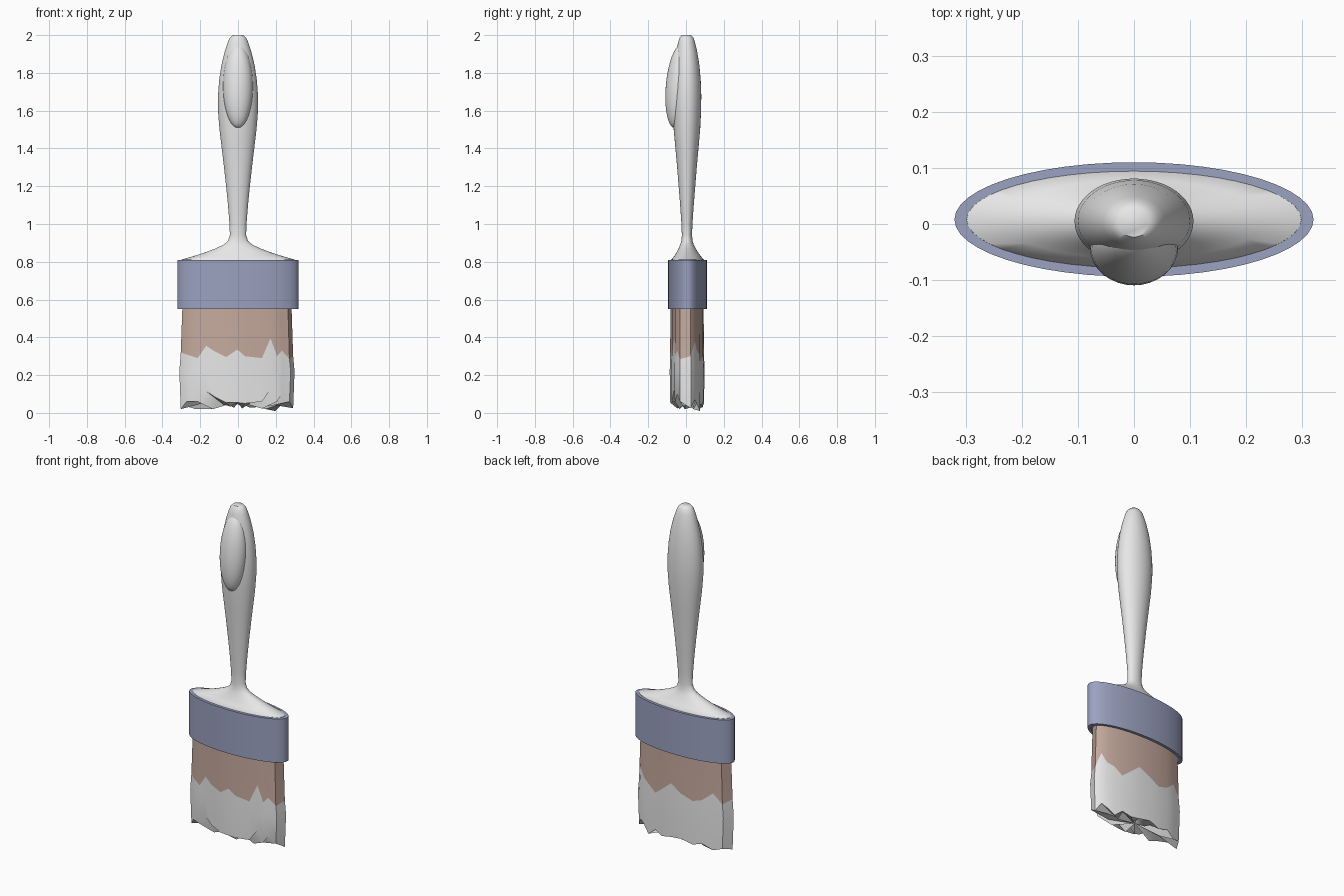
import bpy, bmesh, math

if "Cube" in bpy.data.objects:
    bpy.data.objects.remove(bpy.data.objects["Cube"])


def material(name, rgb):
    m = bpy.data.materials.new(name)
    m.diffuse_color = (*rgb, 1)
    m.use_nodes = True
    m.node_tree.nodes["Principled BSDF"].inputs["Base Color"].default_value = m.diffuse_color
    return m


WHITE = material("off white", (0.8, 0.8, 0.8))
METAL = material("blue grey metal", (0.33, 0.36, 0.53))
HAIR = material("tan bristle", (0.56, 0.40, 0.34))


def finish(name, bm, mats, angle):
    bmesh.ops.recalc_face_normals(bm, faces=bm.faces)
    me = bpy.data.meshes.new(name)
    bm.to_mesh(me)
    bm.free()
    ob = bpy.data.objects.new(name, me)
    bpy.context.collection.objects.link(ob)
    for m in mats:
        me.materials.append(m)
    bpy.ops.object.select_all(action='DESELECT')
    ob.select_set(True)
    bpy.context.view_layer.objects.active = ob
    bpy.ops.object.shade_smooth_by_angle(angle=math.radians(angle))
    return ob


def oval(rx, ry, z, cy, n=48):
    return [(rx * math.cos(2 * math.pi * i / n),
             cy + ry * math.sin(2 * math.pi * i / n), z) for i in range(n)]


def bridge(bm, a, b, mat=0):
    for i in range(len(a)):
        j = (i + 1) % len(a)
        bm.faces.new((a[i], a[j], b[j], b[i])).material_index = mat


def loft(bm, rings):
    loops = [[bm.verts.new(p) for p in r] for r in rings]
    for a, b in zip(loops, loops[1:]):
        bridge(bm, a, b)
    return loops


# Handle: oval sections (z, half width, half depth, centre y)
sections = [(0.79, .300, .088, .008), (0.812, .298, .086, .008), (0.83, .235, .070, .008),
            (0.85, .172, .057, .007), (0.87, .120, .046, .006), (0.89, .077, .036, .005),
            (0.91, .053, .030, .005), (0.94, .043, .027, .005), (1.00, .045, .029, .005),
            (1.10, .053, .036, .005), (1.20, .063, .044, .005), (1.30, .074, .052, .005),
            (1.40, .086, .061, .005), (1.50, .098, .070, .005), (1.60, .106, .075, .005),
            (1.68, .106, .076, .005), (1.76, .100, .073, .005), (1.84, .088, .066, .005),
            (1.91, .071, .056, .004), (1.96, .055, .045, .003), (1.985, .044, .037, .003),
            (2.00, .028, .025, .002)]
bm = bmesh.new()
loops = loft(bm, [oval(rx, ry, z, cy) for z, rx, ry, cy in sections])
bm.faces.new(loops[0])
bm.faces.new(loops[-1])
finish("handle", bm, [WHITE], 50)

# Thumb pad: stretched ball leaning along the handle front
bm = bmesh.new()
bmesh.ops.create_uvsphere(bm, u_segments=32, v_segments=20, radius=1)
for v in bm.verts:
    x, y, z = v.co
    v.co = (x * .079, y * .066 - .041 + z * .018, 1.73 + z * .222)
finish("thumb_pad", bm, [WHITE], 60)

# Ferrule: hollow oval band
bm = bmesh.new()
loops = loft(bm, [oval(.32, .102, .55, .008), oval(.32, .102, .81, .008),
                  oval(.298, .086, .81, .008), oval(.298, .086, .55, .008)])
bridge(bm, loops[-1], loops[0])
finish("ferrule", bm, [METAL], 30)

# Bristles: (x, paint edge height, tip height) along the front, then the back
front = [(-.30, .32, .02), (-.27, .31, .06), (-.21, .29, .06), (-.165, .355, .115),
         (-.12, .325, .085), (-.06, .295, .055), (0, .335, .055), (.04, .30, .05),
         (.13, .29, .06), (.175, .395, .125), (.21, .30, .06), (.235, .33, .10),
         (.275, .285, .06)]
back = [(.295, .30, .025), (.27, .38, .07), (.24, .33, .05), (.20, .31, .01),
        (.15, .27, .05), (.10, .31, .03), (.04, .36, .04), (-.03, .32, .05),
        (-.10, .29, .03), (-.16, .31, .05), (-.22, .36, .02), (-.27, .30, .035)]
cols = [(x, -1, p, t) for x, p, t in front] + [(x, 1, p, t) for x, p, t in back]


def ring(grow, height):
    pts = []
    for k, (x, s, p, t) in enumerate(cols):
        y = .087 * math.sqrt(max(0, 1 - (x / .303) ** 2))
        g = grow * (1 + .035 * (-1) ** k)
        pts.append((x * grow - .003, .006 + s * y * g, height(k, p, t)))
    return pts


bm = bmesh.new()
rows = [[bm.verts.new(c) for c in ring(g, h)] for g, h in (
    (0.97, lambda k, p, t: .57),
    (1.00, lambda k, p, t: p),
    (1.025, lambda k, p, t: .22),
    (1.00, lambda k, p, t: t),
    (0.62, lambda k, p, t: .05 + .03 * math.sin(k * 2.4)))]
for i in range(4):
    bridge(bm, rows[i], rows[i + 1], 0 if i == 0 else 1)
tip = bm.verts.new((0, .006, .06))
for i, v in enumerate(rows[-1]):
    bm.faces.new((v, rows[-1][(i + 1) % len(cols)], tip)).material_index = 1
bm.faces.new(rows[0])
finish("bristles", bm, [HAIR, WHITE], 40)
